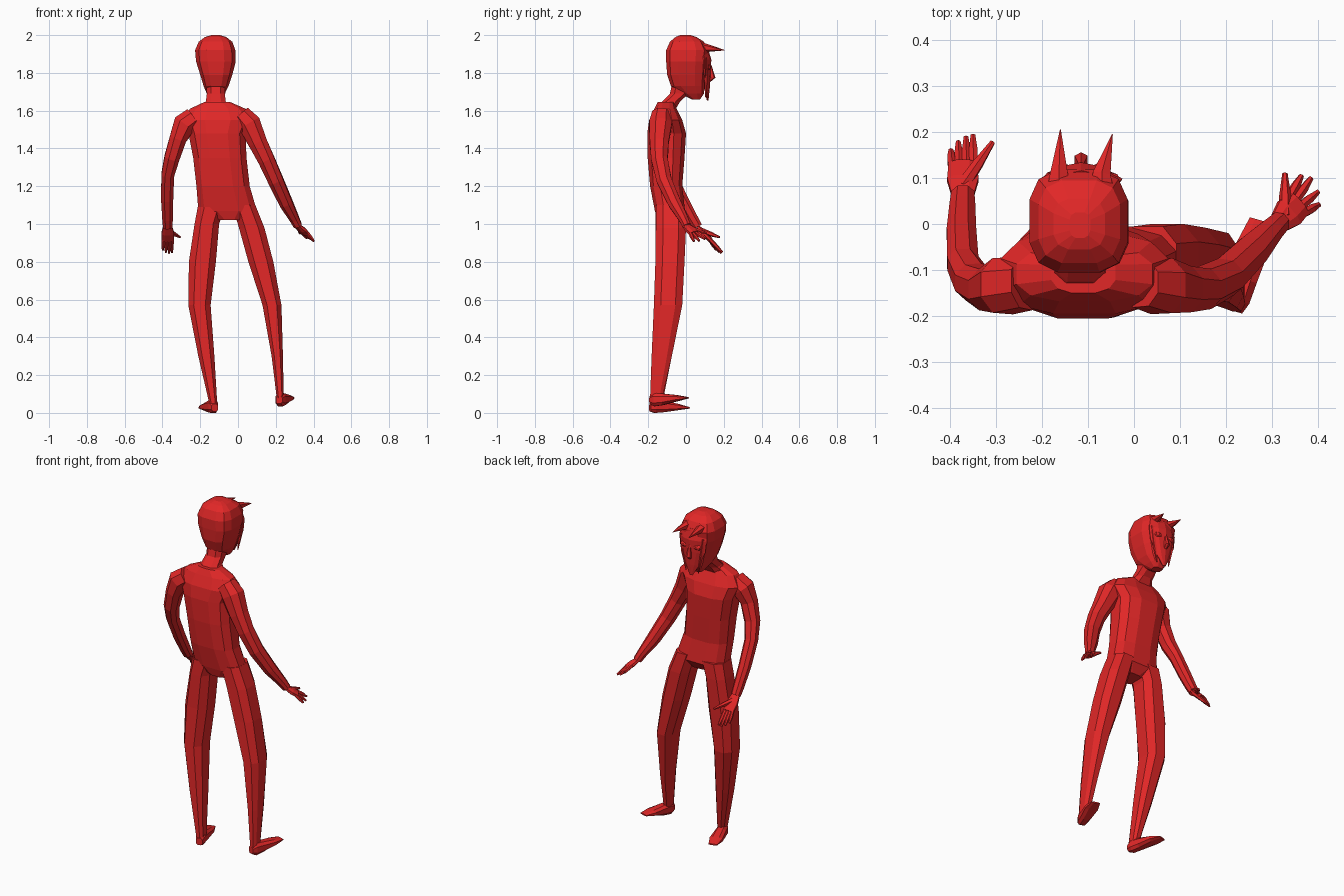
import bpy, bmesh, math
from mathutils import Vector

red = bpy.data.materials.new("red")
red.diffuse_color = (0.75, 0.02, 0.02, 1)


def finish(name, bm):
    bmesh.ops.recalc_face_normals(bm, faces=bm.faces)
    me = bpy.data.meshes.new(name)
    bm.to_mesh(me)
    bm.free()
    me.materials.append(red)
    ob = bpy.data.objects.new(name, me)
    bpy.context.collection.objects.link(ob)
    return ob


def loft(name, rings, n=8, p=0.75):
    """Skin rings given as (centre, half-width vector, half-depth vector)."""
    bm = bmesh.new()
    angles = [2 * math.pi * (i + 0.5) / n for i in range(n)]
    k = max(abs(math.cos(a)) for a in angles) ** p
    sq = lambda v: math.copysign(abs(v) ** p, v) / k
    loops = []
    for c, u, v in rings:
        c, u, v = Vector(c), Vector(u), Vector(v)
        loops.append([bm.verts.new(c + u * sq(math.cos(a)) + v * sq(math.sin(a))) for a in angles])
    for a, b in zip(loops, loops[1:]):
        for i in range(n):
            j = (i + 1) % n
            bm.faces.new((a[i], a[j], b[j], b[i]))
    bm.faces.new(loops[0])
    bm.faces.new(loops[-1])
    return finish(name, bm)


def stack(name, levels, n=8, p=0.75):
    """Horizontal sections: (z, x0, x1, y0, y1)."""
    return loft(name, [(((a + b) / 2, (c + d) / 2, z), ((b - a) / 2, 0, 0), (0, (d - c) / 2, 0))
                       for z, a, b, c, d in levels], n, p)


def tube(name, pts, n=8, side=(1, 0, 0), flat=1.0):
    """Tube along (x, y, z, radius); side is the width direction."""
    rings = []
    for i, q in enumerate(pts):
        a, b = pts[max(i - 1, 0)], pts[min(i + 1, len(pts) - 1)]
        t = (Vector(b[:3]) - Vector(a[:3])).normalized()
        s = Vector(side)
        s = (s - t * s.dot(t)).normalized()
        rings.append((q[:3], s * q[3], t.cross(s) * q[3] * flat))
    return loft(name, rings, n, 0.9)


# Torso with sloping shoulders, and neck
stack("torso", [(1.02, -.11, .02, -.15, -.04), (1.07, -.21, .10, -.165, -.005),
                (1.2, -.22, .062, -.19, -.02), (1.35, -.237, .045, -.203, -.008),
                (1.48, -.262, .04, -.205, 0), (1.55, -.29, .075, -.195, -.02),
                (1.61, -.255, .04, -.168, -.05), (1.645, -.18, -.04, -.15, -.06)], 12)
stack("neck", [(1.6, -.2, -.03, -.16, -.06), (1.65, -.17, -.065, -.125, -.03),
               (1.69, -.165, -.07, -.085, .015), (1.76, -.17, -.065, -.07, .03)])

# Head
stack("head", [(1.66, -.145, -.09, .03, .075), (1.69, -.165, -.07, -.03, .095),
               (1.73, -.182, -.05, -.08, .10), (1.79, -.2, -.03, -.1, .107),
               (1.86, -.222, -.012, -.105, .112), (1.92, -.227, -.014, -.105, .118),
               (1.965, -.208, -.03, -.085, .095), (1.99, -.175, -.063, -.055, .055),
               (2.0, -.14, -.095, -.03, .025)], 12, .65)

# Curved face mask ending in a pointed chin
bm = bmesh.new()
rows = []
for z, w, y in [(1.93, .075, .112), (1.87, .088, .13), (1.8, .08, .128), (1.72, .045, .122), (1.655, .008, .115)]:
    rows.append([bm.verts.new((-.115 + w * t, y - .035 * t * t * w / .088, z)) for t in (-1, -.5, 0, .5, 1)])
for a, b in zip(rows, rows[1:]):
    for i in range(4):
        bm.faces.new((a[i], a[i + 1], b[i + 1], b[i]))
mask = finish("face_mask", bm)
solid = mask.modifiers.new("thickness", 'SOLIDIFY')
solid.thickness = .008
solid.offset = 0

# Nose, eyes, side strands and horns
tube("nose", [(-.115, .128, 1.84, .006), (-.115, .14, 1.775, .014), (-.115, .124, 1.76, .008)], 6)
for s, tag in ((-1, "left"), (1, "right")):
    cx = -.115 + s * .042
    loft(tag + "_eye", [((cx, .118, 1.83), (.024, 0, 0), (0, 0, .015)),
                        ((cx, .126, 1.83), (.02, 0, 0), (0, 0, .011)),
                        ((cx, .131, 1.83), (.008, 0, 0), (0, 0, .005))], 8)
    tube(tag + "_strand", [(-.115 + s * .07, .1, 1.88, .012), (-.115 + s * .06, .105, 1.78, .011),
                           (-.115 + s * .04, .105, 1.67, .003)], 5)
for tag, bx, tip in (("left", -.163, (-.16, .205, 1.92, .001)), ("right", -.07, (-.047, .195, 1.92, .001))):
    tube(tag + "_horn", [(bx, .065, 1.935, .028), (bx, .11, 1.932, .019), tip], 6)

# Arms
tube("left_arm", [(-.235, -.13, 1.56, .055), (-.285, -.135, 1.525, .06), (-.318, -.142, 1.45, .045),
                  (-.35, -.125, 1.35, .04), (-.372, -.085, 1.26, .034), (-.375, -.02, 1.13, .032),
                  (-.373, .035, 1.03, .028), (-.372, .062, .985, .025)])
tube("right_arm", [(.015, -.13, 1.58, .05), (.06, -.135, 1.53, .06), (.105, -.142, 1.43, .05),
                   (.15, -.14, 1.34, .044), (.2, -.115, 1.23, .04), (.255, -.06, 1.11, .035),
                   (.3, -.012, 1.025, .025), (.317, .004, .99, .022)])


# Hands: palm, four fingers and a thumb
def hand(tag, wrist, mid, side, tips, thumb):
    w, m, s = Vector(wrist), Vector(mid), Vector(side).normalized()
    d = (m - w).normalized()
    tube(tag + "_palm", [(*w, .024), (*((w + m) / 2), .034), (*m, .031)], 8, s, .45)
    for i, t in enumerate(tips):
        base = m + s * (i - 1.5) * .0155 - d * .008
        t = Vector(t)
        tube(f"{tag}_finger_{i + 1}", [(*base, .009), (*base.lerp(t, .55), .009), (*t, .005)], 6, s)
    base, t = w.lerp(m, .3), Vector(thumb)
    tube(tag + "_thumb", [(*base, .014), (*base.lerp(t, .5), .011), (*t, .005)], 6, s)


hand("left", (-.372, .062, .985), (-.372, .13, .915), (1, 0, 0),
     [(-.398, .16, .862), (-.382, .178, .85), (-.365, .188, .845), (-.35, .192, .85)], (-.307, .178, .93))
hand("right", (.317, .004, .99), (.357, .045, .95), (-.62, .75, .1),
     [(.402, .042, .908), (.4, .07, .91), (.385, .1, .92), (.364, .105, .925)], (.328, .11, .95))

# Legs
stack("left_leg", [(1.09, -.213, -.07, -.16, -.005), (1.0, -.23, -.1, -.162, -.003),
                   (.8, -.26, -.117, -.162, -.01), (.57, -.263, -.145, -.17, -.02),
                   (.3, -.21, -.125, -.182, -.075), (.05, -.152, -.11, -.19, -.125)])
stack("right_leg", [(1.1, -.03, .092, -.16, -.005), (.98, .005, .14, -.16, 0),
                    (.8, .055, .187, -.162, -.008), (.57, .13, .23, -.17, -.02),
                    (.3, .178, .238, -.182, -.075), (.08, .205, .242, -.19, -.125)])

# Feet, turned outwards, toes thin
for tag, heel, toe, z0, zt in (("left", (-.128, -.175), (-.187, .015), 0, .025),
                               ("right", (.222, -.175), (.275, .008), .035, .08)):
    a, b = Vector(heel), Vector(toe)
    d = (b - a).normalized()
    u = Vector((-d.y, d.x, 0))
    rings = []
    for t, w, lo, h in ((-.08, .018, .3, .04), (.05, .027, .0, .07), (.3, .03, .15, .06),
                        (.7, .036, .6, .032), (1, .024, .9, .008)):
        c = a.lerp(b, t)
        z = z0 + (zt - z0) * lo
        rings.append(((c.x, c.y, z + h / 2), u * w, (0, 0, h / 2)))
    loft(tag + "_foot", rings, 8)
